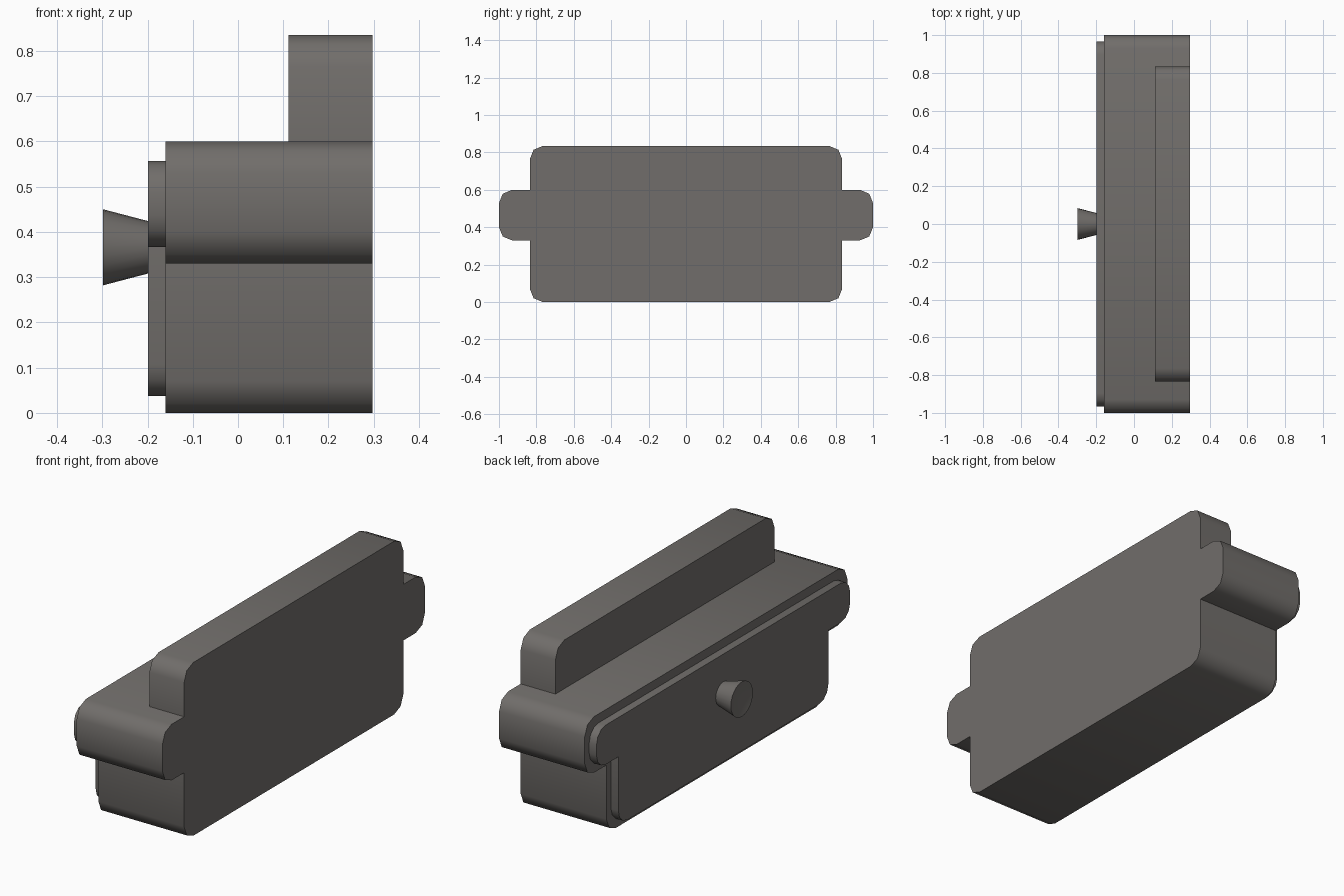
import bpy, bmesh, math

if "Cube" in bpy.data.objects:
    bpy.data.objects.remove(bpy.data.objects["Cube"])

mat = bpy.data.materials.new("warm_grey")
mat.diffuse_color = (0.165, 0.155, 0.146, 1)
mat.use_nodes = True
mat.node_tree.nodes["Principled BSDF"].inputs["Base Color"].default_value = mat.diffuse_color


def finish(name, bm):
    bmesh.ops.recalc_face_normals(bm, faces=bm.faces[:])
    me = bpy.data.meshes.new(name)
    bm.to_mesh(me)
    bm.free()
    ob = bpy.data.objects.new(name, me)
    bpy.context.collection.objects.link(ob)
    me.materials.append(mat)
    bpy.context.view_layer.objects.active = ob
    ob.select_set(True)
    bpy.ops.object.shade_smooth_by_angle(angle=math.radians(50))
    ob.select_set(False)
    return ob


def arc(cy, cz, r, a0, a1, n=2):
    return [(cy + r * math.cos(math.radians(a0 + (a1 - a0) * i / n)),
             cz + r * math.sin(math.radians(a0 + (a1 - a0) * i / n)))
            for i in range(n + 1)]


def extrude_profile(name, half, x0, x1):
    """Mirror a right-hand (y > 0) outline across y and extrude along x."""
    outline = half + [(-y, z) for y, z in reversed(half)]
    bm = bmesh.new()
    face = bm.faces.new([bm.verts.new((x0, y, z)) for y, z in outline])
    ext = bmesh.ops.extrude_face_region(bm, geom=[face])["geom"]
    bmesh.ops.translate(bm, vec=(x1 - x0, 0, 0),
                        verts=[v for v in ext if isinstance(v, bmesh.types.BMVert)])
    return finish(name, bm)


def t_half(w, ear, z0, z_ear, z1, r, n):
    return (arc(w - r, z0 + r, r, -90, 0, n) + [(w, z_ear)]
            + arc(ear - r, z_ear + r, r, -90, 0, n)
            + arc(ear - r, z1 - r, r, 0, 90, n))


# Main box with side ears
extrude_profile("body", t_half(0.835, 1.0, 0, 0.33, 0.6, 0.07, 2), -0.16, 0.297)

# Raised panel along the back edge
extrude_profile("raised_panel", [(0.835, 0.6)] + arc(0.765, 0.765, 0.07, 0, 90),
                0.112, 0.297)

# Slightly inset face plate
extrude_profile("face_plate", t_half(0.80, 0.966, 0.037, 0.367, 0.557, 0.07, 3),
                -0.199, -0.16)

# Flared knob with a shallow dished end
bm = bmesh.new()
N, zc = 24, 0.366
rings = [[bm.verts.new((x, r * math.cos(math.tau * i / N),
                        zc + r * math.sin(math.tau * i / N))) for i in range(N)]
         for x, r in ((-0.199, 0.058), (-0.298, 0.084))]
for i in range(N):
    j = (i + 1) % N
    bm.faces.new((rings[0][i], rings[0][j], rings[1][j], rings[1][i]))
bm.faces.new(rings[0])
centre = bm.verts.new((-0.28, 0, zc))
for i in range(N):
    bm.faces.new((rings[1][i], rings[1][(i + 1) % N], centre))
finish("knob", bm)
